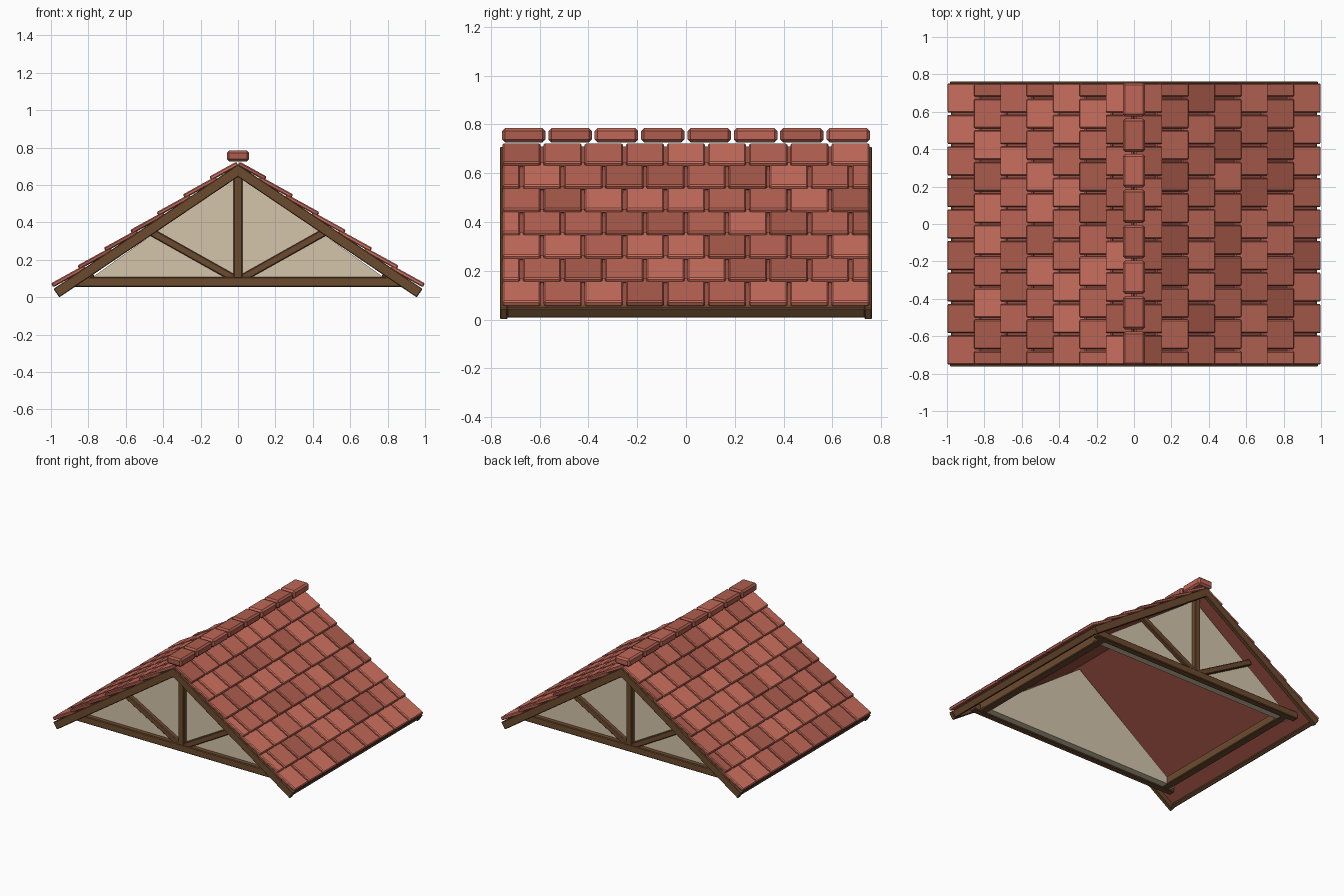
import bpy, bmesh, math, random
from mathutils import Matrix, Vector

if "Cube" in bpy.data.objects:
    bpy.data.objects.remove(bpy.data.objects["Cube"])

random.seed(4)
TH = math.radians(34)
C, S = math.cos(TH), math.sin(TH)
APEX = 0.71          # top of the deck at the ridge


def mat(name, rgb):
    m = bpy.data.materials.new(name)
    m.diffuse_color = (*rgb, 1)
    m.use_nodes = True
    m.node_tree.nodes["Principled BSDF"].inputs["Base Color"].default_value = m.diffuse_color
    return m


TILES = [mat("tile_light", (0.62, 0.165, 0.115)),
         mat("tile_mid", (0.52, 0.135, 0.095)),
         mat("tile_dark", (0.42, 0.11, 0.075))]
WOOD = mat("wood", (0.15, 0.07, 0.028))
PLASTER = mat("plaster", (0.66, 0.56, 0.41))
DECK = mat("deck_red", (0.34, 0.085, 0.06))


def finish(name, bm, mats, bevel=0.0):
    bmesh.ops.recalc_face_normals(bm, faces=bm.faces)
    me = bpy.data.meshes.new(name)
    bm.to_mesh(me)
    bm.free()
    for m in mats:
        me.materials.append(m)
    ob = bpy.data.objects.new(name, me)
    bpy.context.collection.objects.link(ob)
    if bevel:
        b = ob.modifiers.new("bevel", "BEVEL")
        b.width = bevel
        b.segments = 1
    return ob


def add_box(bm, lo, hi, M=Matrix(), idx=0):
    lo, hi = Vector(lo), Vector(hi)
    T = M @ Matrix.Translation((lo + hi) / 2) @ Matrix.Diagonal((*(hi - lo), 1))
    r = bmesh.ops.create_cube(bm, size=1, matrix=T)
    for f in {f for v in r["verts"] for f in v.link_faces}:
        f.material_index = idx


def box(name, lo, hi, m, M=Matrix(), bevel=0.005):
    bm = bmesh.new()
    add_box(bm, lo, hi, M)
    return finish(name, bm, [m], bevel)


def prism(name, pts, y0, y1, m, bevel=0.0):
    bm = bmesh.new()
    f = bm.faces.new([bm.verts.new((x, y0, z)) for x, z in pts])
    r = bmesh.ops.extrude_face_region(bm, geom=[f])
    vs = [g for g in r["geom"] if isinstance(g, bmesh.types.BMVert)]
    bmesh.ops.translate(bm, verts=vs, vec=(0, y1 - y0, 0))
    return finish(name, bm, [m], bevel)


def chevron(length, top, t):
    x, z = length * C, top - length * S
    right = [(0, top), (x, z), (x - t * S, z - t * C)]
    return right + [(0, top - t / C)] + [(-a, b) for a, b in reversed(right[1:])]


# roof deck under the tiles
prism("roof_deck", chevron(1.17, APEX, 0.02), -0.745, 0.745, DECK)

# both slopes: tiles, fascia and wall plate
ROWS, COLS, PITCH, GAP = 7, 9, 0.1685, 0.012
HALF = COLS * PITCH / 2
for side, spin in (("right", 0), ("left", math.pi)):
    R = Matrix.Rotation(spin, 4, "Z")
    slope = R @ Matrix.Translation((0, 0, APEX)) @ Matrix.Rotation(TH, 4, "Y")
    bm = bmesh.new()
    for i in range(ROWS):
        tail = (1 - 0.141 * i - 0.018) / C
        length = 0.165 if i == ROWS - 1 else 0.2
        # local frame at the tail's upper edge, tilted so the tail is lifted
        M = slope @ Matrix.Translation((tail, 0, 0.032)) @ Matrix.Rotation(-0.09, 4, "Y")
        cuts = [-HALF + PITCH * (k - 0.5 * (i % 2)) for k in range(COLS + 1 + i % 2)]
        for a, b in zip(cuts, cuts[1:]):
            a, b = max(a, -HALF), min(b, HALF)
            add_box(bm, (-length, a + GAP / 2, -0.024), (0, b - GAP / 2, 0),
                    M, random.randrange(3))
    finish(side + "_roof_tiles", bm, TILES, 0.006)
    box(side + "_fascia", (1.16, -0.735, -0.05), (1.185, 0.735, 0), WOOD, slope)
    box(side + "_wall_plate", (0.77, -0.64, 0.06), (0.83, 0.64, 0.122), WOOD, R)

# ridge caps
bm = bmesh.new()
for k in range(8):
    y = (k - 3.5) * 0.19
    add_box(bm, (-0.06, y - 0.089, 0.726), (0.06, y + 0.089, 0.784), idx=random.choice((1, 2)))
finish("ridge_caps", bm, TILES, 0.012)

# gable ends: barge boards, plaster panel and timber truss
for end, s in (("front", -1), ("back", 1)):
    prism(end + "_barge_board", chevron(1.19, APEX, 0.055), s * 0.732, s * 0.762, WOOD, 0.004)
    prism(end + "_gable_panel", [(-0.84, 0.062), (0.84, 0.062), (0, 0.665)],
          s * 0.57, s * 0.635, PLASTER)
    y0, y1 = sorted((s * 0.62, s * 0.67))
    box(end + "_tie_beam", (-0.878, y0, 0.055), (0.878, y1, 0.108), WOOD)
    box(end + "_king_post", (-0.023, y0, 0.1), (0.023, y1, 0.665), WOOD)
    for side, d in (("left", -1), ("right", 1)):
        p, q = Vector((d * 0.02, 0, 0.1)), Vector((d * 0.47, 0, 0.352))
        v = q - p
        M = Matrix.Translation(p) @ Matrix.Rotation(math.atan2(-v.z, v.x), 4, "Y")
        box(f"{end}_{side}_brace", (0, y0 + 0.005, -0.02), (v.length, y1 - 0.005, 0.02), WOOD, M)
